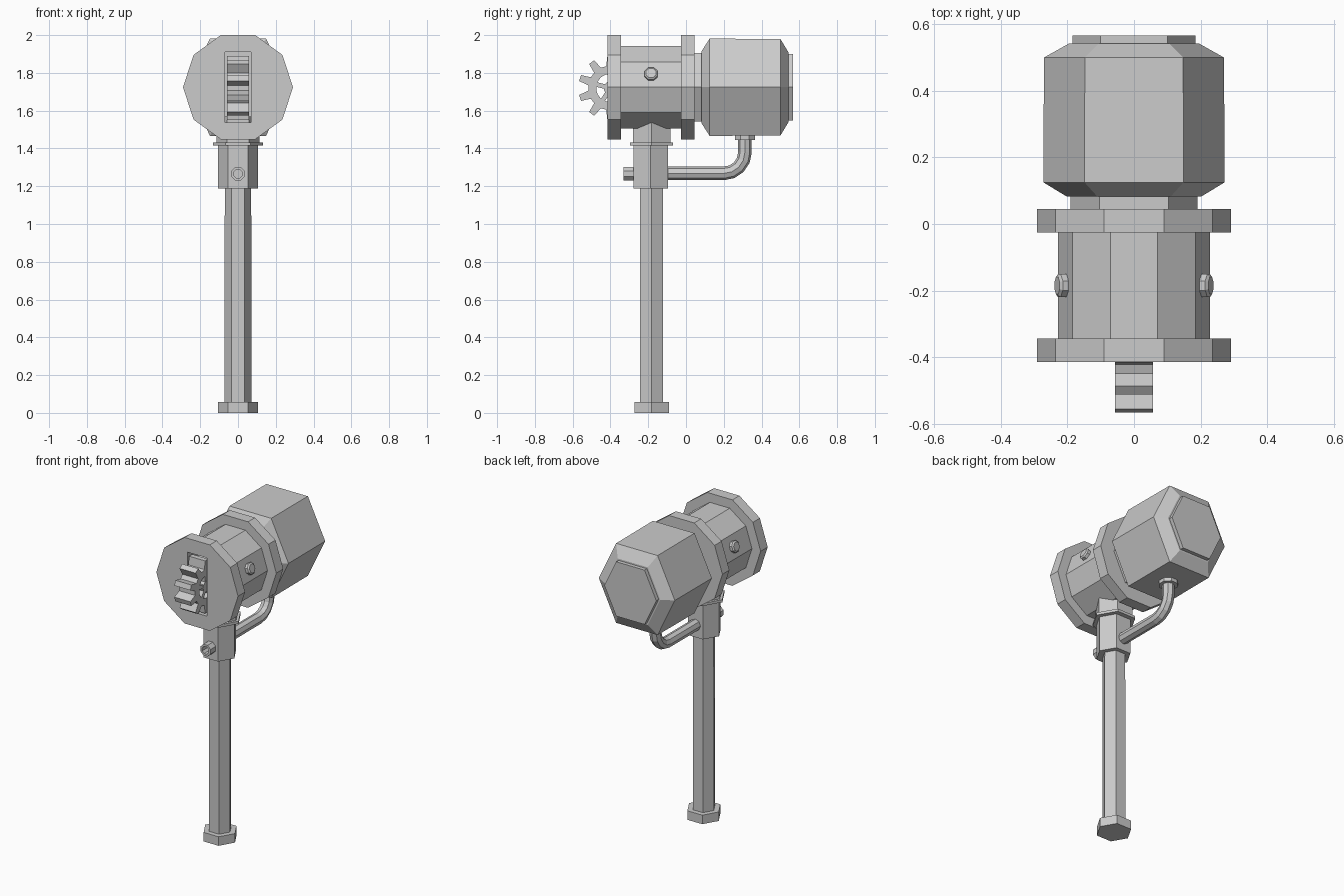
import bpy, bmesh, math
from mathutils import Vector, Matrix

if "Cube" in bpy.data.objects:
    bpy.data.objects.remove(bpy.data.objects["Cube"])

CZ, HY = 1.724, -0.182          # head axis height, handle axis depth


def finish(name, bm):
    bmesh.ops.recalc_face_normals(bm, faces=bm.faces)
    me = bpy.data.meshes.new(name)
    bm.to_mesh(me)
    bm.free()
    ob = bpy.data.objects.new(name, me)
    bpy.context.collection.objects.link(ob)
    return ob


def ngon(n, phase=0.0):
    return [(math.cos(phase + math.tau * i / n), math.sin(phase + math.tau * i / n)) for i in range(n)]


def loft(name, profile, rings, axis='Z', at=(0, 0, 0)):
    """Stack scaled copies of a profile; rings = (position along axis, scale)."""
    bm = bmesh.new()
    loops = []
    for t, s in rings:
        loop = []
        for a, b in profile:
            p = Vector((a * s, t, b * s)) if axis == 'Y' else Vector((a * s, b * s, t))
            loop.append(bm.verts.new(p + Vector(at)))
        loops.append(loop)
    n = len(profile)
    for l0, l1 in zip(loops, loops[1:]):
        for i in range(n):
            bm.faces.new((l0[i], l0[(i + 1) % n], l1[(i + 1) % n], l1[i]))
    bm.faces.new(loops[0])
    bm.faces.new(loops[-1])
    return finish(name, bm)


def box(name, size, loc, rot=Matrix()):
    bm = bmesh.new()
    bmesh.ops.create_cube(bm, size=1, matrix=Matrix.Translation(loc) @ rot @ Matrix.Diagonal((*size, 1)))
    return finish(name, bm)


hexa, deca, octa = ngon(6), ngon(10), ngon(8, math.pi / 8)
axis_at = (0, 0, CZ)

# Handle
loft("handle_shaft", hexa, [(0.03, 0.071), (1.22, 0.07)], at=(0, HY, 0))
loft("handle_pommel", hexa, [(0, 0.106), (0.058, 0.106)], at=(0, HY, 0))
loft("handle_socket", hexa, [(1.187, 0.105), (1.43, 0.105)], at=(0, HY - 0.005, 0))
loft("socket_ring", hexa, [(1.415, 0.132), (1.432, 0.132)], at=(0, HY, 0))
loft("socket_neck", hexa, [(1.42, 0.114), (1.57, 0.114)], at=(0, HY, 0))

# Drum with two flanges, slotted at the front for the gear
drum = loft("drum", deca, [(-0.40, 0.229), (0.03, 0.229)], 'Y', axis_at)
front_flange = loft("front_flange", deca, [(-0.415, 0.291), (-0.344, 0.291)], 'Y', axis_at)
loft("rear_flange", deca, [(-0.026, 0.291), (0.045, 0.291)], 'Y', axis_at)
slot = box("slot_cutter", (0.14, 0.3, 0.375), (0, -0.365, CZ))
slot.hide_render = True
slot.hide_set(True)
for ob in (drum, front_flange):
    mod = ob.modifiers.new("slot", 'BOOLEAN')
    mod.object = slot
    mod.operation = 'DIFFERENCE'
    mod.solver = 'EXACT'

# Side rivets
for side, label in ((1, "right"), (-1, "left")):
    rivet = loft("rivet_" + label, octa, [(0.19, 0.037), (0.236, 0.037), (0.243, 0.028)])
    n = Vector((side * math.cos(math.radians(18)), 0, math.sin(math.radians(18))))
    rivet.data.transform(Matrix.Translation((0, -0.185, CZ)) @ n.to_track_quat('Z', 'Y').to_matrix().to_4x4())

# Striking head: hexagon slightly narrowed at its side corners
head_hex = [(x * (0.272 if abs(x) > 0.9 else 0.297), z * 0.297) for x, z in hexa]
loft("head_neck", head_hex, [(0.04, 0.70), (0.1, 0.70)], 'Y', axis_at)
loft("striking_head", head_hex, [(0.082, 0.74), (0.125, 1), (0.50, 0.995), (0.542, 0.72)], 'Y', axis_at)
loft("striking_cap", head_hex, [(0.53, 0.68), (0.566, 0.68)], 'Y', axis_at)

# Gear: toothed rim, spokes and hub
GY, HW = -0.40, 0.057
bm = bmesh.new()
rows = {(k, x): [] for k in 'oi' for x in (-HW, HW)}
for t in range(10):
    for da, r in ((-11, 0.118), (-5.5, 0.17), (5.5, 0.17), (11, 0.118)):
        a = math.radians(18 + 36 * t + da)
        for x in (-HW, HW):
            for k, rad in (('o', r), ('i', 0.075)):
                rows[k, x].append(bm.verts.new((x, GY + rad * math.cos(a), CZ - 0.004 + rad * math.sin(a))))
cycle = [('o', -HW), ('o', HW), ('i', HW), ('i', -HW), ('o', -HW)]
for p, q in zip(cycle, cycle[1:]):
    for i in range(40):
        j = (i + 1) % 40
        bm.faces.new((rows[p][i], rows[p][j], rows[q][j], rows[q][i]))
finish("gear_rim", bm)
hub = loft("gear_hub", ngon(12), [(-HW, 0.036), (HW, 0.036)])
hub.data.transform(Matrix.Translation((0, GY, CZ - 0.004)) @ Matrix.Rotation(math.pi / 2, 4, 'Y'))
for i in range(5):
    a = math.radians(166 + 72 * i)
    box(f"gear_spoke_{i + 1}", (2 * HW - 0.004, 0.06, 0.024),
        (0, GY + 0.055 * math.cos(a), CZ - 0.004 + 0.055 * math.sin(a)), Matrix.Rotation(a, 4, 'X'))

# Feed pipe bending up into the head, with collar and hollow front end
path = [(0, -0.2, 1.268), (0, 0.2, 1.268)]
path += [(0, 0.2 + 0.112 * math.sin(a), 1.38 - 0.112 * math.cos(a))
         for a in (math.radians(d) for d in (22.5, 45, 67.5, 90))]
path.append((0, 0.312, 1.50))
cu = bpy.data.curves.new("feed_pipe", 'CURVE')
cu.dimensions = '3D'
cu.bevel_depth, cu.bevel_resolution, cu.use_fill_caps = 0.036, 2, True
sp = cu.splines.new('POLY')
sp.points.add(len(path) - 1)
for pt, co in zip(sp.points, path):
    pt.co = (*co, 1)
sp.use_smooth = False
bpy.context.collection.objects.link(bpy.data.objects.new("feed_pipe", cu))
loft("pipe_collar", octa, [(1.445, 0.058), (1.48, 0.058)], at=(0, 0.312, 0))
loft("pipe_front_end", octa, [(-0.24, 0.039), (-0.331, 0.039), (-0.331, 0.025), (-0.25, 0.025)], 'Y', (0, 0, 1.266))
